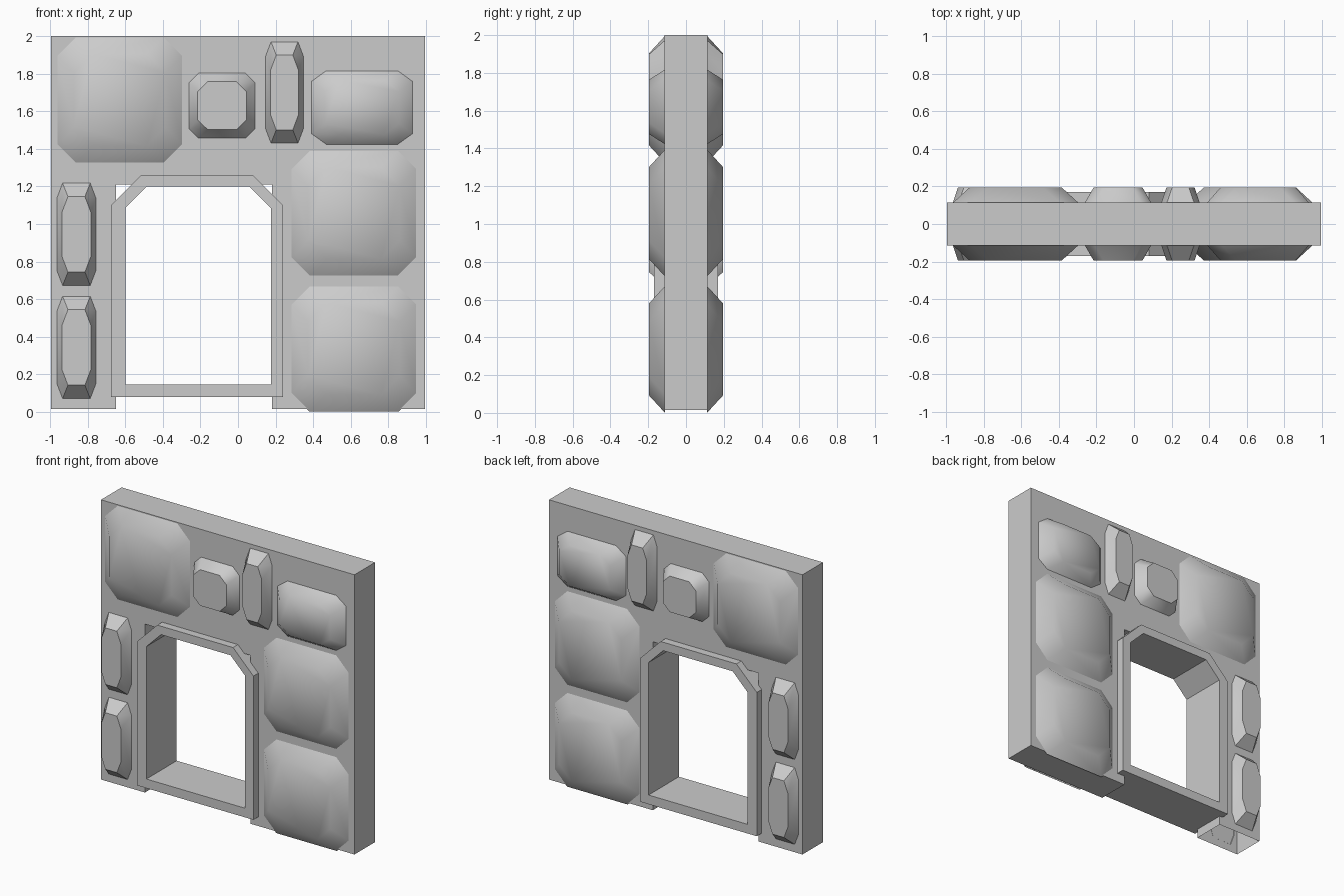
import bpy, bmesh, math
from mathutils import Vector

if "Cube" in bpy.data.objects:
    bpy.data.objects.remove(bpy.data.objects["Cube"])

WALL_Y = 0.115    # half thickness of the wall
FRAME_Y = 0.17    # half depth of the door frame
STONE_Y = 0.195   # outer face of the stones


def make_object(name, bm):
    bmesh.ops.recalc_face_normals(bm, faces=bm.faces)
    mesh = bpy.data.meshes.new(name)
    bm.to_mesh(mesh)
    bm.free()
    obj = bpy.data.objects.new(name, mesh)
    bpy.context.collection.objects.link(obj)
    return obj


def ring(bm, pts, y):
    return [bm.verts.new((x, y, z)) for x, z in pts]


def bridge(bm, a, b):
    n = len(a)
    return [bm.faces.new((a[i], a[(i + 1) % n], b[(i + 1) % n], b[i])) for i in range(n)]


def octagon(cx, cz, w, h, cut):
    a, b = w / 2, h / 2
    c, d = w * cut, h * cut
    pts = [(a, d - b), (a, b - d), (a - c, b), (c - a, b),
           (-a, b - d), (-a, d - b), (c - a, -b), (a - c, -b)]
    return [(cx + x, cz + z) for x, z in pts]


def arch(x0, x1, z0, z1, cut):
    return [(x0, z0), (x1, z0), (x1, z1 - cut), (x1 - cut, z1),
            (x0 + cut, z1), (x0, z1 - cut)]


# Wall with a doorway; the narrow leg is open underneath
bm = bmesh.new()
outline = [(-0.995, 0.015), (-0.65, 0.015), (-0.65, 1.21), (0.18, 1.21),
           (0.18, 0.015), (0.995, 0.015), (0.995, 2.0), (-0.995, 2.0)]
front, back = ring(bm, outline, -WALL_Y), ring(bm, outline, WALL_Y)
bm.faces.new(front)
bm.faces.new(back[::-1])
sides = bridge(bm, front, back)
bmesh.ops.recalc_face_normals(bm, faces=bm.faces)
bmesh.ops.delete(bm, geom=[sides[0]], context='FACES_ONLY')
make_object("wall", bm)

# Door frame with clipped upper corners
bm = bmesh.new()
outer = arch(-0.675, 0.24, 0.08, 1.26, 0.16)
inner = arch(-0.60, 0.175, 0.145, 1.20, 0.115)
loops = [ring(bm, outer, -FRAME_Y), ring(bm, outer, FRAME_Y),
         ring(bm, inner, FRAME_Y), ring(bm, inner, -FRAME_Y)]
for i in range(4):
    bridge(bm, loops[i], loops[(i + 1) % 4])
make_object("door_frame", bm)

# Raised stones: centre x, centre z, width, height
stones = [(-0.63, 1.66, 0.67, 0.67), (-0.085, 1.63, 0.355, 0.35),
          (0.2475, 1.70, 0.205, 0.545), (0.66, 1.62, 0.545, 0.395),
          (-0.86, 0.945, 0.21, 0.55), (-0.86, 0.343, 0.21, 0.55),
          (0.617, 1.058, 0.67, 0.67), (0.617, 0.336, 0.67, 0.67)]
for i, (cx, cz, w, h) in enumerate(stones, 1):
    bm = bmesh.new()
    for s in (-1, 1):  # same stone on both wall faces
        base = ring(bm, octagon(cx, cz, w, h, 0.145), s * (WALL_Y - 0.003))
        top = ring(bm, octagon(cx, cz, w * 0.73, h * 0.73, 0.205), s * STONE_Y)
        bridge(bm, base, top)
        cap = bm.faces.new(top)
    # open shells: orient outward explicitly
    obj = make_object("stone_%d" % i, bm)
    bm = bmesh.new()
    bm.from_mesh(obj.data)
    for f in bm.faces:
        c = f.calc_center_median()
        if f.normal.dot(c - Vector((cx, 0, cz))) < 0:
            f.normal_flip()
    bm.to_mesh(obj.data)
    bm.free()
    bpy.ops.object.select_all(action='DESELECT')
    obj.select_set(True)
    bpy.context.view_layer.objects.active = obj
    bpy.ops.object.shade_smooth_by_angle(angle=math.radians(44))
